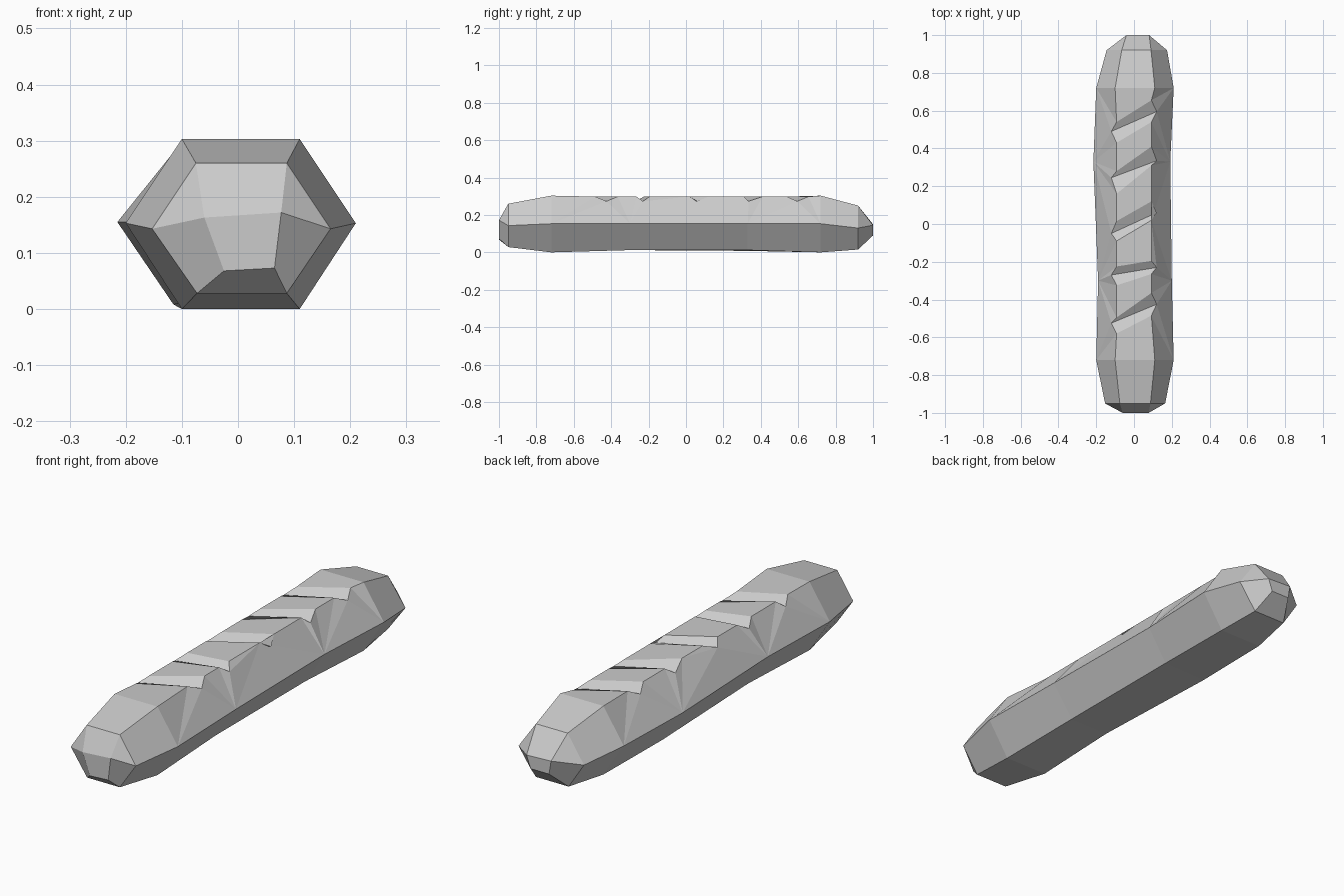
import bpy
import bmesh

cube = bpy.data.objects.get("Cube")
if cube:
    bpy.data.objects.remove(cube, do_unlink=True)

crust = bpy.data.materials.new("grey crust")
crust.use_nodes = True
crust.diffuse_color = (0.6, 0.6, 0.6, 1)
crust.node_tree.nodes["Principled BSDF"].inputs["Base Color"].default_value = (0.6, 0.6, 0.6, 1)

bm = bmesh.new()


def vert(x, y, z):
    return bm.verts.new((x, y, z))


def ring(y, top, mid, low, zs):
    """Hexagon section: top left, top right, mid right, low right, low left, mid left."""
    zt, zm, zl = zs
    return [vert(top[0], y, zt), vert(top[1], y, zt), vert(mid[1], y, zm),
            vert(low[1], y, zl), vert(low[0], y, zl), vert(mid[0], y, zm)]


def bridge(a, b, sides=range(6)):
    for i in sides:
        j = (i + 1) % 6
        bm.faces.new((a[i], a[j], b[j], b[i]))


# Sections of the loaf, back to front
back_end = ring(0.92, (-0.065, 0.09), (-0.145, 0.175), (-0.07, 0.09), (0.25, 0.13, 0.015))
back = ring(0.72, (-0.1, 0.11), (-0.2, 0.21), (-0.1, 0.11), (0.303, 0.153, 0.0))
front = ring(-0.72, (-0.1, 0.11), (-0.2, 0.21), (-0.1, 0.11), (0.303, 0.153, 0.0))
front_end = ring(-0.95, (-0.075, 0.087), (-0.153, 0.165), (-0.073, 0.087), (0.26, 0.143, 0.028))
bridge(back_end, back)
bridge(front, front_end)

# Lower corners of the waist: mid right, low right, low left, mid left
waists = [[vert(0.192, 0.33, 0.155), vert(0.1, 0.33, 0.012),
           vert(-0.115, 0.33, 0.008), vert(-0.215, 0.33, 0.155)],
          [vert(0.2, -0.3, 0.155), vert(0.1, -0.3, 0.012),
           vert(-0.095, -0.3, 0.012), vert(-0.19, -0.3, 0.155)]]
lower = [back[2:]] + waists + [front[2:]]
for a, b in zip(lower, lower[1:]):
    for i in range(3):
        bm.faces.new((a[i], a[i + 1], b[i + 1], b[i]))

# Slashes: y of rear rim, valley and front rim on the left, then on the right
slashes = [((0.54, 0.49, 0.43), (0.655, 0.595, 0.54)),
           ((0.28, 0.245, 0.16), (0.41, 0.335, 0.31)),
           ((0.015, -0.05, -0.09), (0.12, 0.06, 0.02)),
           ((-0.225, -0.27, -0.325), (-0.195, -0.23, -0.265)),
           ((-0.495, -0.525, -0.58), (-0.365, -0.425, -0.485))]
left, right = [back[0]], [back[1]]
for ly, ry in slashes:
    for k in range(3):
        valley = k == 1
        z = 0.273 if valley else 0.298
        left.append(vert(-0.12 if valley else -0.092, ly[k], z))
        right.append(vert(0.12 if valley else 0.092, ry[k], z))
left.append(front[0])
right.append(front[1])
for i in range(len(left) - 1):
    bm.faces.new((left[i], right[i], right[i + 1], left[i + 1]))

# Upper flanks join the slashed top to the widest line, split at the waists
for chain, corner in ((right, 0), (left, 3)):
    cuts = (0, 5, 11, len(chain) - 1)
    for s in range(3):
        upper = chain[cuts[s]:cuts[s + 1] + 1]
        face = bm.faces.new(upper + [lower[s + 1][corner], lower[s][corner]])
        bmesh.ops.triangulate(bm, faces=[face])


# Faceted end caps closing on a four-sided tip
def cap(r, tip):
    tl, tr, br, bl = [vert(*p) for p in tip]
    for f in ((r[0], r[1], tr, tl), (r[1], r[2], tr), (r[2], r[3], br, tr),
              (r[3], r[4], bl, br), (r[4], r[5], tl, bl), (r[5], r[0], tl),
              (tl, tr, br, bl)):
        bm.faces.new(f)


cap(front_end, [(-0.06, -1, 0.163), (0.077, -1, 0.172), (0.065, -1, 0.073), (-0.025, -1, 0.068)])
cap(back_end, [(-0.04, 1, 0.15), (0.08, 1, 0.145), (0.06, 1, 0.09), (-0.03, 1, 0.09)])

bmesh.ops.recalc_face_normals(bm, faces=bm.faces)
mesh = bpy.data.meshes.new("loaf")
bm.to_mesh(mesh)
bm.free()
mesh.materials.append(crust)
loaf = bpy.data.objects.new("loaf", mesh)
bpy.context.collection.objects.link(loaf)
